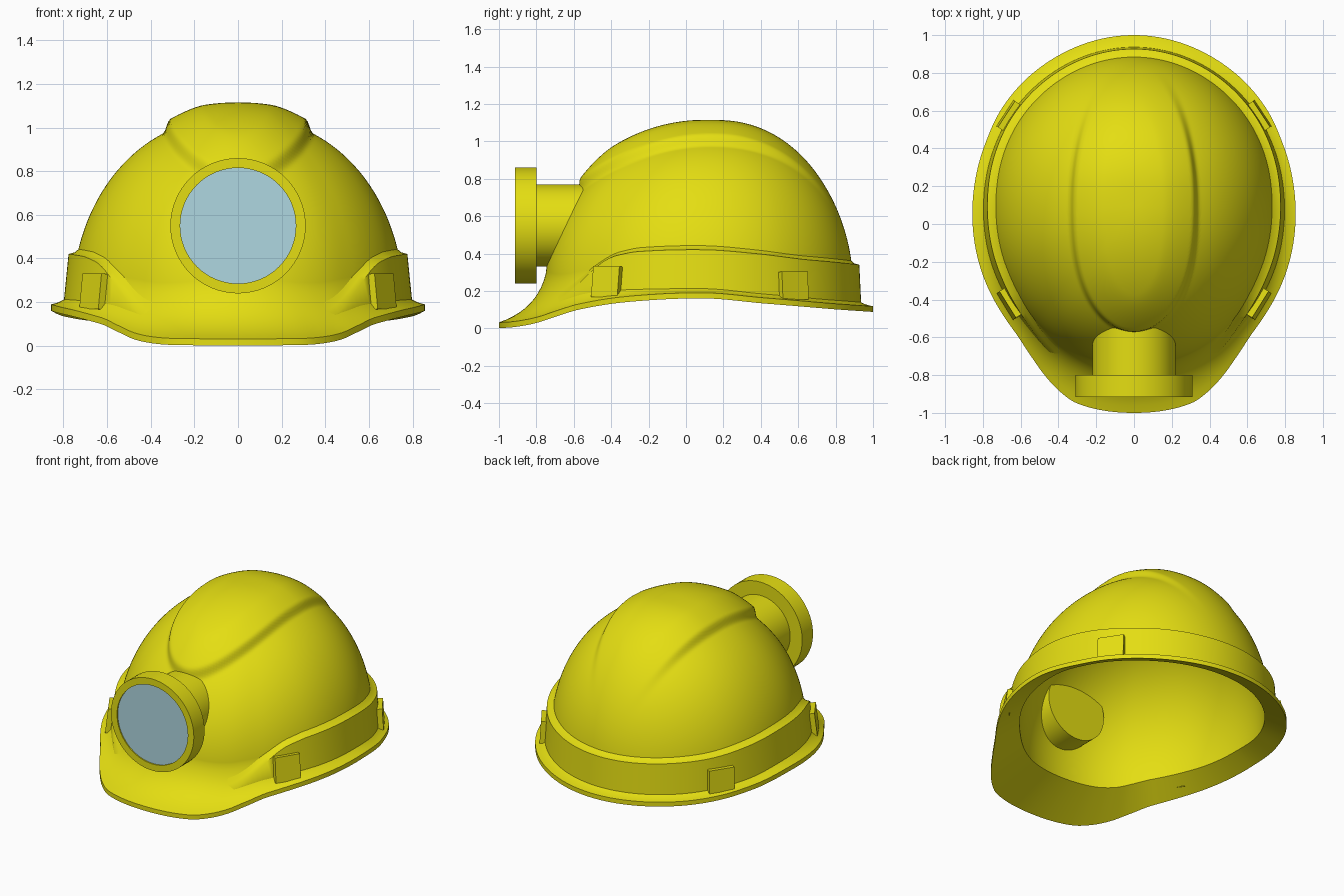
import bpy, bmesh, math
from mathutils import Vector, Matrix

if "Cube" in bpy.data.objects:
    bpy.data.objects.remove(bpy.data.objects["Cube"], do_unlink=True)

CY = 0.1            # centre of the plan in y
BASE, RISE = 0.2, 0.85   # dome base height and dome rise


def material(name, rgb):
    m = bpy.data.materials.new(name)
    m.use_nodes = True
    m.diffuse_color = (*rgb, 1)
    bsdf = next(n for n in m.node_tree.nodes if n.type == 'BSDF_PRINCIPLED')
    bsdf.inputs["Base Color"].default_value = (*rgb, 1)
    bsdf.inputs["Roughness"].default_value = 0.5
    return m


YELLOW = material("safety yellow", (0.78, 0.73, 0.006))
GLASS = material("pale blue glass", (0.43, 0.68, 0.75))


def smooth(lo, hi, v):
    t = min(1, max(0, (v - lo) / (hi - lo)))
    return t * t * (3 - 2 * t)


def curve(keys, v):
    """Smooth curve through (position, value) keys, level at both ends."""
    n = len(keys)

    def slope(i):
        if i in (0, n - 1):
            return 0
        (a, p), (b, q) = keys[i - 1], keys[i + 1]
        return (q - p) / (b - a)
    i = max(k for k in range(n - 1) if k == 0 or keys[k][0] <= v)
    (a, p), (b, q) = keys[i], keys[i + 1]
    h = b - a
    t = (v - a) / h
    return ((2*t**3 - 3*t*t + 1) * p + (t**3 - 2*t*t + t) * h * slope(i)
            + (3*t*t - 2*t**3) * q + (t**3 - t*t) * h * slope(i + 1))


# Keys run by angle in degrees: 0 is the front, 90 a side, 180 the back
RIM_R = [(0, 1.1), (16, 1.092), (22, 1.06), (28, 1.015), (34, .97), (43, .922),
         (63, .885), (90, .855), (112, .852), (125, .866), (145, .882), (180, .9)]
RIM_Z = [(0, .032), (16, .034), (22, .042), (28, .06), (34, .09), (43, .13),
         (63, .172), (90, .19), (112, .163), (145, .13), (180, .118)]
DOME_R = [(0, .855), (15, .85), (28, .835), (41, .81), (63, .78), (90, .76),
          (125, .77), (180, .795)]
DOME_POWER = [(0, 1), (90, .91), (180, .77)]
BAND_TOP = [(0, .33), (52, .385), (63, .41), (90, .42), (110, .4), (135, .365), (180, .34)]


def fold(a):
    return abs((a + 180) % 360 - 180)


def frontness(a):
    return max(0, math.cos(math.radians(a))) ** 2


def place(a, r, z):
    t = math.radians(a)
    return Vector((r * math.sin(t), CY - r * math.cos(t), z))


def dome(a, t):
    f = fold(a)
    return curve(DOME_R, f) * max(0, math.cos(t)) ** curve(DOME_POWER, f), BASE + RISE * math.sin(t)


def elevation(z):
    return math.asin((z - BASE) / RISE)


def dome_at(a, z):
    return dome(a, elevation(z))


def brim(a, u):
    """Flare from the dome foot (u=0) to the rim (u=1)."""
    f, front = fold(a), frontness(a)
    rz = curve(RIM_Z, f)
    p0 = dome_at(a, rz + .07 + .19 * front)
    p1 = (p0[0] + .02 + .025 * front, rz + .015 + .055 * front)
    p2 = (curve(RIM_R, f), rz)
    return [(1-u)**2 * x + 2*u*(1-u) * y + u*u * w for x, y, w in zip(p0, p1, p2)]


def ridge(p):
    """Raise the middle of the crown, with a clear edge that fades at the back."""
    x, v = abs(p.x) / .345, p.y - CY
    span, power = (.68, 2.5) if v < 0 else (.8, 2)
    u = abs(v) / span
    e = x * x + u ** power
    grad = math.hypot(2 * x / .345, power * u ** (power - 1) / span) + 1e-6
    inside = (1 - e) / grad
    middle = math.sin(math.pi / 2 * min(1, max(0, inside / .34)))
    lift = .04 * smooth(0, .055, inside) + .025 * middle
    lift *= 1 - smooth(.2, .85, p.y)
    return p + (p - Vector((0, CY, BASE))).normalized() * lift


def finish(name, bm, mats):
    me = bpy.data.meshes.new(name)
    bm.to_mesh(me)
    bm.free()
    for m in mats:
        me.materials.append(m)
    ob = bpy.data.objects.new(name, me)
    bpy.context.collection.objects.link(ob)
    return ob


def shade(ob, angle):
    bpy.ops.object.select_all(action='DESELECT')
    ob.select_set(True)
    bpy.context.view_layer.objects.active = ob
    bpy.ops.object.shade_smooth_by_angle(angle=math.radians(angle))


def loft(name, rows, closed=True, mats=(YELLOW,), mat_of=lambda i: 0, solid=False):
    bm = bmesh.new()
    grid = [[bm.verts.new(p) for p in row] for row in rows]
    n = len(rows[0])
    for i in range(len(rows) - 1):
        for j in range(n if closed else n - 1):
            k = (j + 1) % n
            face = bm.faces.new((grid[i][j], grid[i+1][j], grid[i+1][k], grid[i][k]))
            face.material_index = mat_of(i)
    bmesh.ops.remove_doubles(bm, verts=bm.verts, dist=1e-5)
    if solid:
        bmesh.ops.recalc_face_normals(bm, faces=bm.faces)
    return finish(name, bm, mats)


# Shell: crown, ridge and flared brim outside; plain hollow and brim underside within
SEGS, RINGS, FLARE, HOLLOW = 256, 88, 10, 40


def section(a):
    foot = elevation(brim(a, 0)[1])
    points = [ridge(place(a, *dome(a, math.pi / 2 + (foot - math.pi / 2) * i / RINGS)))
              for i in range(RINGS)]
    points += [place(a, *brim(a, i / FLARE)) for i in range(FLARE + 1)]
    r, z = brim(a, 1)
    points.append(place(a, r, z - .03))
    foot = elevation(z + .03 + .07 * frontness(a))
    for i in range(HOLLOW + 1):
        t = foot + (math.pi / 2 - foot) * i / HOLLOW
        r, z = dome(a, t)
        points.append(place(a, max(0, r - .035 * math.cos(t)), z - .06 * math.sin(t)))
    return points


columns = [section(360 * j / SEGS) for j in range(SEGS)]
shell = loft("helmet_shell", list(zip(*columns)), solid=True)
shade(shell, 35)


# Band: raised strip round the sides and back, melting into the brim in front
def band(a):
    f = fold(a)
    fade = smooth(27, 55, f)
    z = curve(BAND_TOP, f)
    low, end, root = brim(a, .55), brim(a, .4), brim(a, .25)
    low[1] -= .005

    def mix(p, q):
        return place(a, *[x + (y - x) * fade for x, y in zip(p, q)])
    r = dome_at(a, z)[0]
    return (mix(root, (dome_at(a, z + .03)[0] - .008, z + .03)),
            mix(end, (r + .012, z + .008)), mix(low, (r + .04, z)), place(a, *low))


steps = [27 + 306 * j / 150 for j in range(151)]
strip = loft("side_band", list(zip(*[band(a) for a in steps])), closed=False)
shade(strip, 55)

# Clips: four small blocks set on the band
for side, sign in (("left", 1), ("right", -1)):
    for end, angle, mid, tall in (("front", 51.6, .247, .165), ("back", 125.6, .227, .15)):
        a = sign * angle
        top, low = band(a)[2:]
        up = (top - low).normalized()
        along = band(a + 1)[3] - band(a - 1)[3]
        along.z = 0
        along.normalize()
        out = along.cross(up).normalized()
        if out.x * sign < 0:
            out.negate()
        centre = low + up * ((mid - low.z) / up.z) + out * .012
        frame = Matrix((along, out, up)).transposed().to_4x4()
        bm = bmesh.new()
        bmesh.ops.create_cube(bm, size=1, matrix=Matrix.Translation(centre) @ frame
                              @ Matrix.Diagonal((.165, .034, tall, 1)))
        bmesh.ops.recalc_face_normals(bm, faces=bm.faces)
        finish(f"{end}_{side}_clip", bm, [YELLOW])

# Lamp: turned housing and tube, with a lens set just inside the front ring
LAMP_Z = .55
profile = [(0, -.907), (.265, -.907), (.265, -.915), (.31, -.915), (.31, -.8),
           (.22, -.8), (.22, -.55), (0, -.55)]
turn = [math.tau * j / 64 for j in range(64)]
rows = [[(r * math.cos(t), y, LAMP_Z + r * math.sin(t)) for t in turn] for r, y in profile]
lamp = loft("head_lamp", rows, mats=(YELLOW, GLASS), mat_of=lambda i: int(i == 0), solid=True)
shade(lamp, 35)
